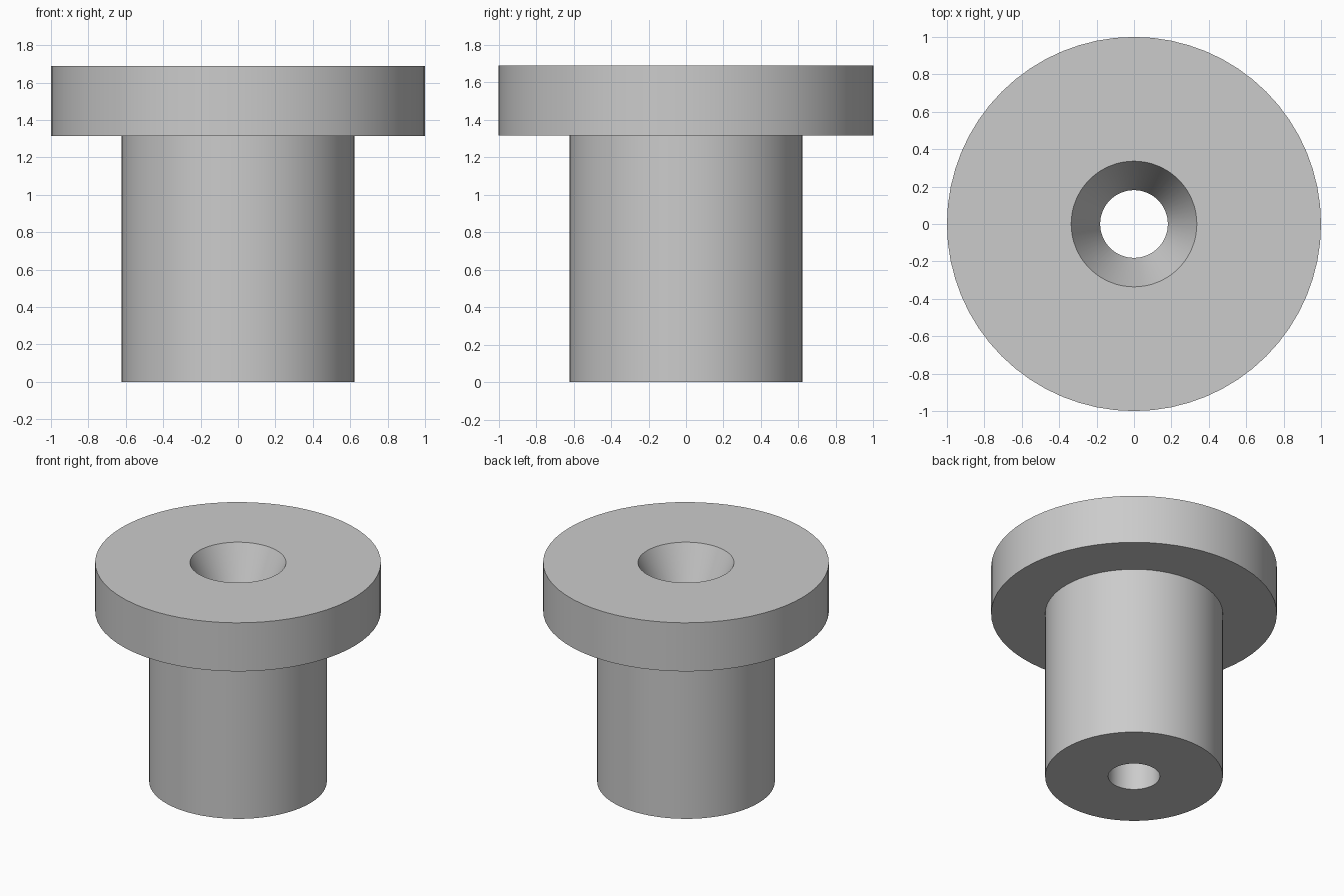
import bpy, bmesh, math

cube = bpy.data.objects.get("Cube")
if cube:
    bpy.data.objects.remove(cube, do_unlink=True)

SEGMENTS = 64
HEIGHT, FLANGE_BASE, BORE_TOP = 1.69, 1.315, 1.35
FLANGE_R, BARREL_R, SINK_R, BORE_R = 1.0, 0.622, 0.336, 0.181

grey = bpy.data.materials.new("plain_grey")
grey.use_nodes = True
grey.diffuse_color = (0.6, 0.6, 0.6, 1)
grey.node_tree.nodes["Principled BSDF"].inputs["Base Color"].default_value = grey.diffuse_color


def lathe(name, profile):
    """Spin a closed (radius, height) profile about the z axis."""
    bm = bmesh.new()
    verts = [bm.verts.new((r, 0, z)) for r, z in profile]
    edges = [bm.edges.new((v, verts[(i + 1) % len(verts)])) for i, v in enumerate(verts)]
    bmesh.ops.spin(bm, geom=verts + edges, cent=(0, 0, 0), axis=(0, 0, 1),
                   angle=math.tau, steps=SEGMENTS, use_duplicate=False)
    bmesh.ops.remove_doubles(bm, verts=bm.verts[:], dist=1e-4)
    bmesh.ops.recalc_face_normals(bm, faces=bm.faces[:])
    mesh = bpy.data.meshes.new(name)
    bm.to_mesh(mesh)
    bm.free()
    mesh.materials.append(grey)
    obj = bpy.data.objects.new(name, mesh)
    bpy.context.collection.objects.link(obj)
    bpy.ops.object.select_all(action='DESELECT')
    obj.select_set(True)
    bpy.context.view_layer.objects.active = obj
    bpy.ops.object.shade_smooth_by_angle(angle=math.radians(20))
    return obj


# Flanged bushing: barrel, wide flange, and a bore with a tapered countersink
lathe("flanged_bushing", [
    (BORE_R, 0), (BARREL_R, 0),
    (BARREL_R, FLANGE_BASE), (FLANGE_R, FLANGE_BASE),
    (FLANGE_R, HEIGHT), (SINK_R, HEIGHT),
    (BORE_R, BORE_TOP),
])
